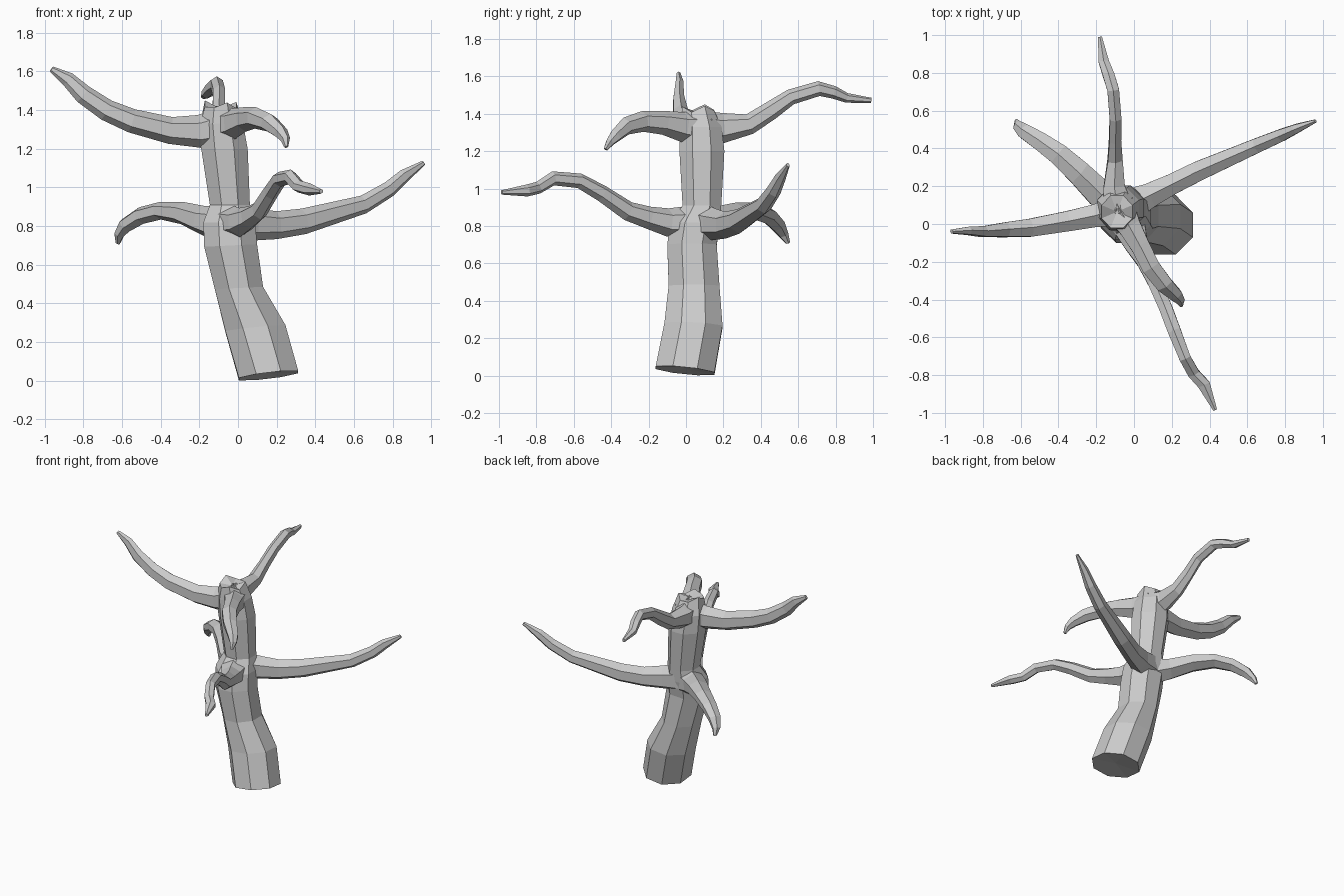
import bpy, bmesh
from math import cos, sin, pi
from mathutils import Vector


def skin(name, rings, end_in=(0.0, 0.0)):
    """Skin a list of vertex rings and close both ends with a dented cap."""
    bm = bmesh.new()
    loops = [[bm.verts.new(p) for p in ring] for ring in rings]
    n = len(loops[0])
    for a, b in zip(loops, loops[1:]):
        for i in range(n):
            j = (i + 1) % n
            bm.faces.new((a[i], a[j], b[j], b[i]))
    for loop, dent in zip((loops[0], loops[-1]), end_in):
        mid = sum((v.co for v in loop), Vector()) / n
        c = bm.verts.new(mid + Vector((0, 0, dent)))
        for i in range(n):
            bm.faces.new((loop[i], loop[(i + 1) % n], c))
    bmesh.ops.recalc_face_normals(bm, faces=bm.faces)
    me = bpy.data.meshes.new(name)
    bm.to_mesh(me)
    bm.free()
    ob = bpy.data.objects.new(name, me)
    bpy.context.collection.objects.link(ob)
    return ob


def branch(name, path, sides=6):
    """Tapered limb; path rows are x, y, z, half width, half height."""
    pts = [Vector(p[:3]) for p in path]
    flat = pts[-1] - pts[0]
    side = Vector((flat.y, -flat.x, 0)).normalized()
    rings = []
    for k, p in enumerate(pts):
        d = (pts[min(k + 1, len(pts) - 1)] - pts[max(k - 1, 0)]).normalized()
        up = side.cross(d).normalized()
        w, h = path[k][3:]
        rings.append([p + side * w * cos(2 * pi * i / sides + pi / 6)
                      + up * h * sin(2 * pi * i / sides + pi / 6) for i in range(sides)])
    return skin(name, rings)


# Trunk: x, y, z, radius x, radius y, slope x, slope y
trunk = [
    (0.158, -0.005, 0.027, 0.166, 0.170, 0.12, -0.10),
    (0.090, 0.040, 0.27, 0.168, 0.168, 0.10, -0.05),
    (0.005, 0.043, 0.48, 0.135, 0.147, 0.05, 0.0),
    (-0.038, 0.032, 0.70, 0.148, 0.143, 0.05, 0.0),
    (-0.045, 0.050, 0.82, 0.145, 0.145, 0.0, 0.0),
    (-0.042, 0.085, 0.91, 0.112, 0.112, 0.0, 0.0),
    (-0.070, 0.085, 1.20, 0.130, 0.130, 0.0, 0.0),
    (-0.085, 0.080, 1.33, 0.120, 0.120, 0.0, 0.0),
    (-0.090, 0.065, 1.42, 0.088, 0.092, -0.05, 0.05),
]
rings = []
for x, y, z, rx, ry, sx, sy in trunk:
    ring = []
    for i in range(8):
        a = 2 * pi * i / 8 + pi / 8
        u, v = rx * cos(a), ry * sin(a)
        ring.append(Vector((x + u, y + v, z + sx * u + sy * v)))
    rings.append(ring)
# Jagged crown rim
for i, p in enumerate(rings[-1]):
    p.z += 0.025 if i % 3 == 0 else -0.005
skin("trunk", rings, (0.015, -0.02))

# Lower whorl of branches
branch("lower_right_branch", [
    (-0.02, 0.10, 0.82, 0.10, 0.10), (0.08, 0.15, 0.81, 0.075, 0.085),
    (0.20, 0.21, 0.805, 0.063, 0.072), (0.34, 0.28, 0.825, 0.060, 0.067),
    (0.65, 0.415, 0.912, 0.045, 0.048), (0.78, 0.47, 0.99, 0.038, 0.042),
    (0.86, 0.505, 1.06, 0.028, 0.035), (0.96, 0.545, 1.127, 0.010, 0.013)])
branch("lower_left_branch", [
    (-0.05, 0.07, 0.80, 0.10, 0.11), (-0.18, 0.16, 0.83, 0.085, 0.075),
    (-0.29, 0.27, 0.868, 0.075, 0.058), (-0.40, 0.37, 0.880, 0.065, 0.046),
    (-0.50, 0.44, 0.855, 0.055, 0.045), (-0.58, 0.49, 0.805, 0.045, 0.040),
    (-0.615, 0.52, 0.755, 0.030, 0.026), (-0.622, 0.545, 0.71, 0.012, 0.012)])
branch("lower_front_branch", [
    (-0.04, 0.03, 0.82, 0.11, 0.09), (0.01, -0.10, 0.82, 0.075, 0.075),
    (0.06, -0.20, 0.845, 0.052, 0.060), (0.11, -0.31, 0.88, 0.042, 0.052),
    (0.17, -0.45, 0.975, 0.040, 0.045), (0.215, -0.57, 1.042, 0.040, 0.040),
    (0.27, -0.71, 1.055, 0.035, 0.038), (0.315, -0.79, 1.005, 0.036, 0.033),
    (0.37, -0.85, 0.99, 0.038, 0.032), (0.43, -0.985, 0.98, 0.012, 0.012)])

# Upper whorl of branches
branch("upper_left_branch", [
    (-0.07, 0.08, 1.32, 0.10, 0.10), (-0.20, 0.045, 1.29, 0.070, 0.085),
    (-0.35, 0.015, 1.295, 0.062, 0.070), (-0.55, -0.02, 1.345, 0.055, 0.062),
    (-0.68, -0.03, 1.40, 0.045, 0.056), (-0.80, -0.04, 1.482, 0.032, 0.050),
    (-0.88, -0.036, 1.56, 0.024, 0.038), (-0.965, -0.040, 1.613, 0.012, 0.015)])
branch("upper_front_branch", [
    (-0.08, 0.09, 1.32, 0.10, 0.10), (-0.02, -0.02, 1.33, 0.070, 0.080),
    (0.035, -0.12, 1.352, 0.058, 0.064), (0.09, -0.23, 1.36, 0.056, 0.056),
    (0.16, -0.32, 1.335, 0.052, 0.048), (0.22, -0.375, 1.285, 0.040, 0.036),
    (0.245, -0.405, 1.25, 0.026, 0.025), (0.25, -0.43, 1.21, 0.010, 0.012)])
branch("upper_back_branch", [
    (-0.08, 0.06, 1.32, 0.10, 0.10), (-0.105, 0.20, 1.325, 0.065, 0.080),
    (-0.10, 0.34, 1.345, 0.046, 0.055), (-0.10, 0.45, 1.415, 0.036, 0.050),
    (-0.098, 0.56, 1.49, 0.036, 0.042), (-0.11, 0.71, 1.535, 0.036, 0.040),
    (-0.135, 0.79, 1.515, 0.036, 0.034), (-0.160, 0.86, 1.485, 0.032, 0.026),
    (-0.18, 0.99, 1.472, 0.012, 0.014)])
